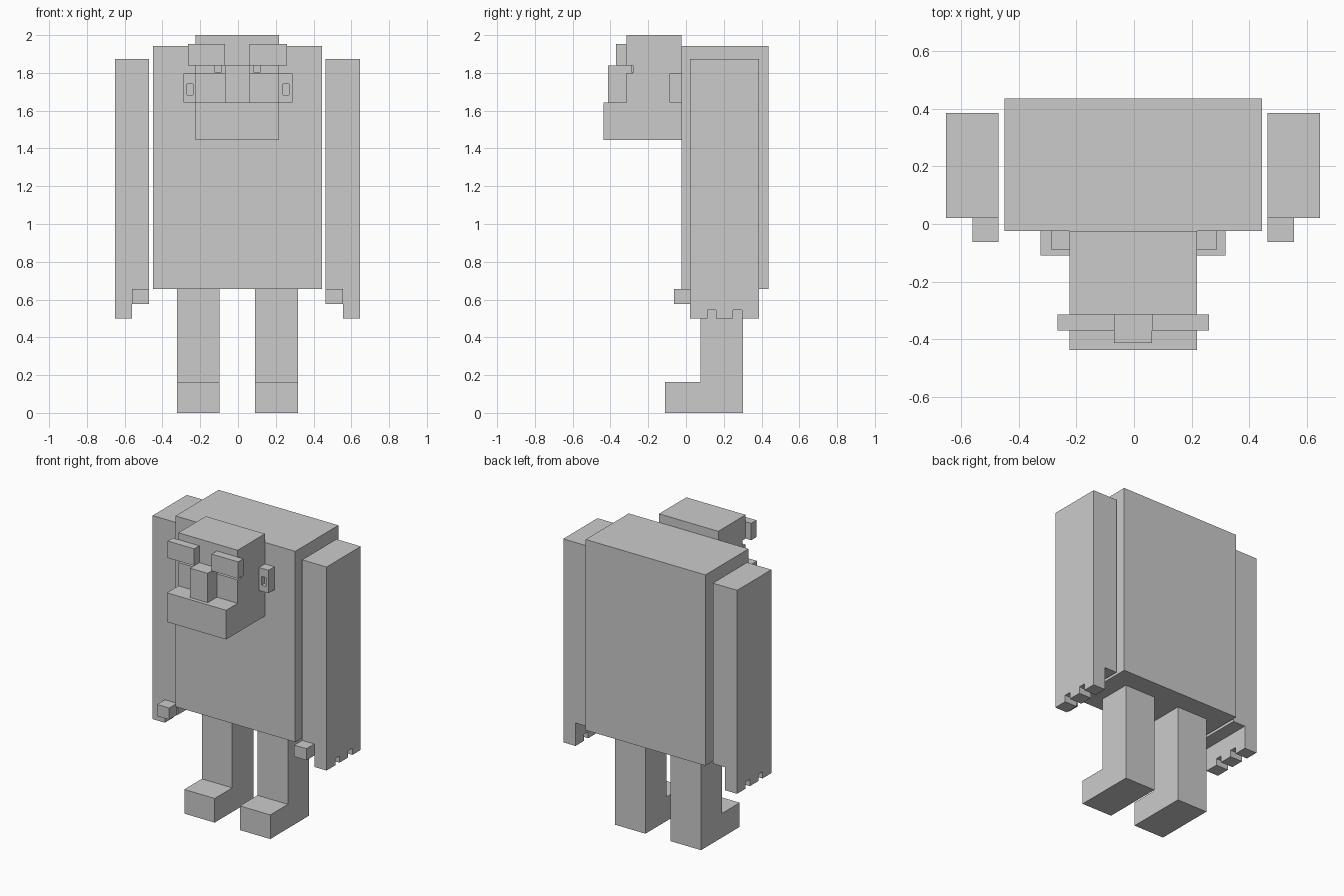
import bpy
import bmesh

default_cube = bpy.data.objects.get("Cube")
if default_cube:
    bpy.data.objects.remove(default_cube, do_unlink=True)

GREY = (0.6, 0.6, 0.6, 1.0)
grey = bpy.data.materials.new("plain_grey")
grey.use_nodes = True
grey.diffuse_color = GREY
grey.node_tree.nodes["Principled BSDF"].inputs["Base Color"].default_value = GREY

MID = -0.003  # x of the symmetry plane


def extrude(name, profile, x0, x1):
    """Sweep a closed (y, z) profile along x."""
    bm = bmesh.new()
    face = bm.faces.new([bm.verts.new((x0, y, z)) for y, z in profile])
    swept = bmesh.ops.extrude_face_region(bm, geom=[face])["geom"]
    verts = [v for v in swept if isinstance(v, bmesh.types.BMVert)]
    bmesh.ops.translate(bm, verts=verts, vec=(x1 - x0, 0, 0))
    bmesh.ops.recalc_face_normals(bm, faces=bm.faces)
    mesh = bpy.data.meshes.new(name)
    bm.to_mesh(mesh)
    bm.free()
    obj = bpy.data.objects.new(name, mesh)
    obj.data.materials.append(grey)
    bpy.context.collection.objects.link(obj)
    return obj


def box(name, x, y, z):
    rect = [(y[0], z[0]), (y[1], z[0]), (y[1], z[1]), (y[0], z[1])]
    return extrude(name, rect, *x)


def side_x(side, inner, outer):
    return MID + side * inner, MID + side * outer


def cut(obj, cutter):
    mod = obj.modifiers.new("cut", "BOOLEAN")
    mod.operation = "DIFFERENCE"
    mod.solver = "EXACT"
    mod.object = cutter
    cutter.hide_render = True
    bpy.context.view_layer.objects.active = obj
    bpy.ops.object.modifier_apply(modifier=mod.name)
    bpy.data.objects.remove(cutter, do_unlink=True)


# Torso
box("torso", side_x(1, -0.447, 0.447), (-0.024, 0.436), (0.655, 1.942))

# Head with protruding jaw and a shallow eye slot under the brows
head_profile = [
    (-0.024, 1.445), (-0.438, 1.445), (-0.438, 1.642), (-0.315, 1.642),
    (-0.315, 1.8), (-0.28, 1.8), (-0.28, 1.84), (-0.315, 1.84),
    (-0.315, 2.0), (-0.024, 2.0),
]
extrude("head", head_profile, *side_x(1, -0.221, 0.221))
box("nose", side_x(1, -0.066, 0.066), (-0.413, -0.28), (1.642, 1.84))

# Arm outline with two gaps between the fingers
arm_profile = [
    (0.021, 0.5), (0.115, 0.5), (0.115, 0.545), (0.159, 0.545), (0.159, 0.5),
    (0.25, 0.5), (0.25, 0.545), (0.297, 0.545), (0.297, 0.5),
    (0.386, 0.5), (0.386, 1.873), (0.021, 1.873),
]
# Leg outline with the foot
leg_profile = [
    (-0.11, 0), (0.302, 0), (0.302, 0.655), (0.077, 0.655),
    (0.077, 0.163), (-0.11, 0.163),
]


def make_ear(name, side):
    """Box with a small slot sunk into its front face."""
    ear = box(name, (side * 0.217, side * 0.289), (-0.088, -0.024), (1.642, 1.797))
    slot = box("slot_cutter", (side * 0.238, side * 0.27), (-0.2, -0.06), (1.683, 1.742))
    cut(ear, slot)


for label, side in (("left", 1), ("right", -1)):
    # Arm: the inner half stops above the fingers
    arm = extrude(label + "_arm", arm_profile, *side_x(side, 0.467, 0.649))
    cut(arm, box("palm_cutter", side_x(side, 0.4, 0.558), (-0.1, 0.5), (0.4, 0.655)))
    box(label + "_thumb", side_x(side, 0.467, 0.558), (-0.063, 0.021), (0.577, 0.655))

    extrude(label + "_leg", leg_profile, *side_x(side, 0.094, 0.321))

    # Face details
    box(label + "_brow", side_x(side, 0.065, 0.263), (-0.37, -0.315), (1.84, 1.954))
    box(label + "_pupil", side_x(side, 0.085, 0.122), (-0.289, -0.28), (1.803, 1.84))
    make_ear(label + "_ear", side)
